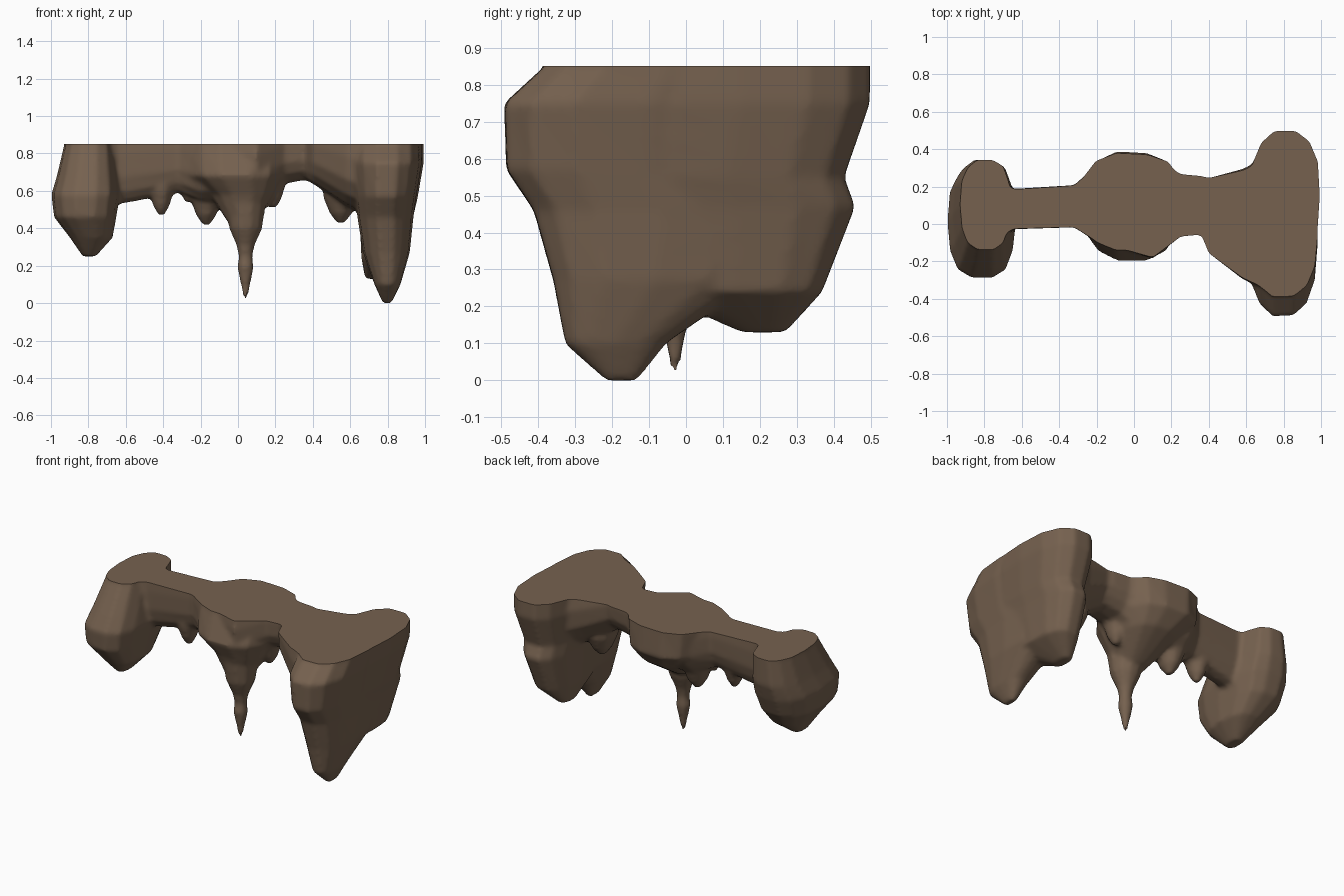
import bpy, bmesh, math, random

if "Cube" in bpy.data.objects:
    bpy.data.objects.remove(bpy.data.objects["Cube"])
random.seed(4)
TOP = 0.85

mat = bpy.data.materials.new("brown rock")
mat.diffuse_color = (0.180, 0.120, 0.078, 1)
mat.use_nodes = True
mat.node_tree.nodes["Principled BSDF"].inputs["Base Color"].default_value = mat.diffuse_color
parts = []


def loft(name, rows, axis="z", sides=14, power=2.5, jitter=0.02):
    """Rows are (position, a0, a1, b0, b1): a rounded-box ring per row."""
    bm = bmesh.new()
    rings = []
    wob = [1 + random.uniform(-jitter, jitter) for _ in range(sides)]
    for p, a0, a1, b0, b1 in rows:
        ring = []
        for i in range(sides):
            t = 2 * math.pi * i / sides
            c, s = math.cos(t), math.sin(t)
            u = math.copysign(abs(c) ** (2 / power), c) * wob[i]
            v = math.copysign(abs(s) ** (2 / power), s) * wob[i]
            a = (a0 + a1) / 2 + u * (a1 - a0) / 2
            b = (b0 + b1) / 2 + v * (b1 - b0) / 2
            ring.append(bm.verts.new((a, b, p) if axis == "z" else (p, a, b)))
        rings.append(ring)
    for r, q in zip(rings, rings[1:]):
        for i in range(sides):
            j = (i + 1) % sides
            bm.faces.new((r[i], r[j], q[j], q[i]))
    bm.faces.new(rings[0][::-1])
    bm.faces.new(rings[-1])
    bmesh.ops.recalc_face_normals(bm, faces=bm.faces)
    me = bpy.data.meshes.new(name)
    bm.to_mesh(me)
    bm.free()
    ob = bpy.data.objects.new(name, me)
    bpy.context.collection.objects.link(ob)
    parts.append(ob)


def rock(name, *rows):
    """Vertical rock; its first row is carried up past the flat cut."""
    loft(name, [(TOP + 0.1,) + rows[0][1:], *rows])


def taper(name, x, y, rx, ry, profile):
    """Hanging point: profile pairs are (height, relative width)."""
    loft(name, [(z, x - rx * k, x + rx * k, y - ry * k, y + ry * k) for z, k in profile],
         sides=10, power=2)


def drip(name, x, y, tip, r):
    taper(name, x, y, r, r * 1.2, [(.75, 1), (tip + .13, .85), (tip + .05, .55), (tip, .2)])


# big rock on the right: front and back lobes
rock("right_rock_front",
     (.85, .61, .985, -.39, .3), (.75, .61, .985, -.50, .3), (.57, .63, .955, -.495, .3),
     (.46, .64, .94, -.42, .3), (.27, .67, .92, -.365, .2), (.10, .73, .87, -.33, -.05),
     (0, .775, .82, -.22, -.13))
rock("right_rock_back",
     (.75, .62, .995, -.2, .50), (.55, .64, .96, -.2, .43), (.47, .65, .94, -.2, .46),
     (.24, .66, .90, -.1, .37), (.13, .68, .75, .15, .27))

# middle rock with its long spike
rock("middle_rock",
     (.85, -.29, .27, -.14, .38), (.68, -.27, .25, -.20, .39), (.58, -.15, .20, -.15, .30),
     (.44, -.06, .10, -.10, .08))
taper("middle_spike", .04, -.03, .1, .1,
      [(.6, 1.2), (.4, .9), (.31, .5), (.25, .38), (.19, .45), (.02, .1)])

# rock on the left
rock("left_rock",
     (.85, -.93, -.66, -.14, .35), (.68, -.97, -.64, -.24, .35), (.58, -1., -.63, -.295, .32),
     (.46, -.985, -.65, -.285, .27), (.35, -.90, -.67, -.20, .16), (.25, -.83, -.76, -.10, .02))

# bridge joining the rocks: (x, front, back, underside); its top half is cut away
bridge = [(-.8, -.1, .25, .48), (-.64, -.03, .19, .53), (-.32, -.02, .21, .59),
          (-.2, -.1, .32, .54), (.1, -.19, .36, .53), (.25, -.07, .27, .64),
          (.36, -.06, .26, .66), (.4, -.16, .25, .64), (.58, -.3, .3, .52), (.7, -.36, .36, .46)]
loft("bridge", [(*b, TOP + 0.2) for b in bridge], axis="x", sides=16)

# small hanging points
drip("left_drip", -.41, .08, .47, .08)
drip("back_drip", -.17, .12, .42, .1)
drip("edge_drip", -.27, .09, .54, .07)
drip("side_drip", .19, .06, .51, .08)
drip("right_drip", .55, .08, .43, .11)

# merge everything into one continuous rock
bpy.ops.object.select_all(action="DESELECT")
for p in parts:
    p.select_set(True)
formation = parts[0]
bpy.context.view_layer.objects.active = formation
bpy.ops.object.join()
formation.name = "hanging_rock"
rem = formation.modifiers.new("merge", "REMESH")
rem.mode = "VOXEL"
rem.voxel_size = 0.014
smo = formation.modifiers.new("soften", "SMOOTH")
smo.factor, smo.iterations = 0.5, 4
for m in ("merge", "soften"):
    bpy.ops.object.modifier_apply(modifier=m)

# flat cut across the top
bm = bmesh.new()
bm.from_mesh(formation.data)
cut = bmesh.ops.bisect_plane(bm, geom=bm.verts[:] + bm.edges[:] + bm.faces[:],
                             plane_co=(0, 0, TOP), plane_no=(0, 0, 1), clear_outer=True)
edges = [e for e in cut["geom_cut"] if isinstance(e, bmesh.types.BMEdge)]
bmesh.ops.triangle_fill(bm, edges=edges, use_beauty=True, normal=(0, 0, 1))
bm.to_mesh(formation.data)
bm.free()
formation.data.materials.clear()
formation.data.materials.append(mat)
bpy.ops.object.shade_smooth_by_angle(angle=math.radians(40))
